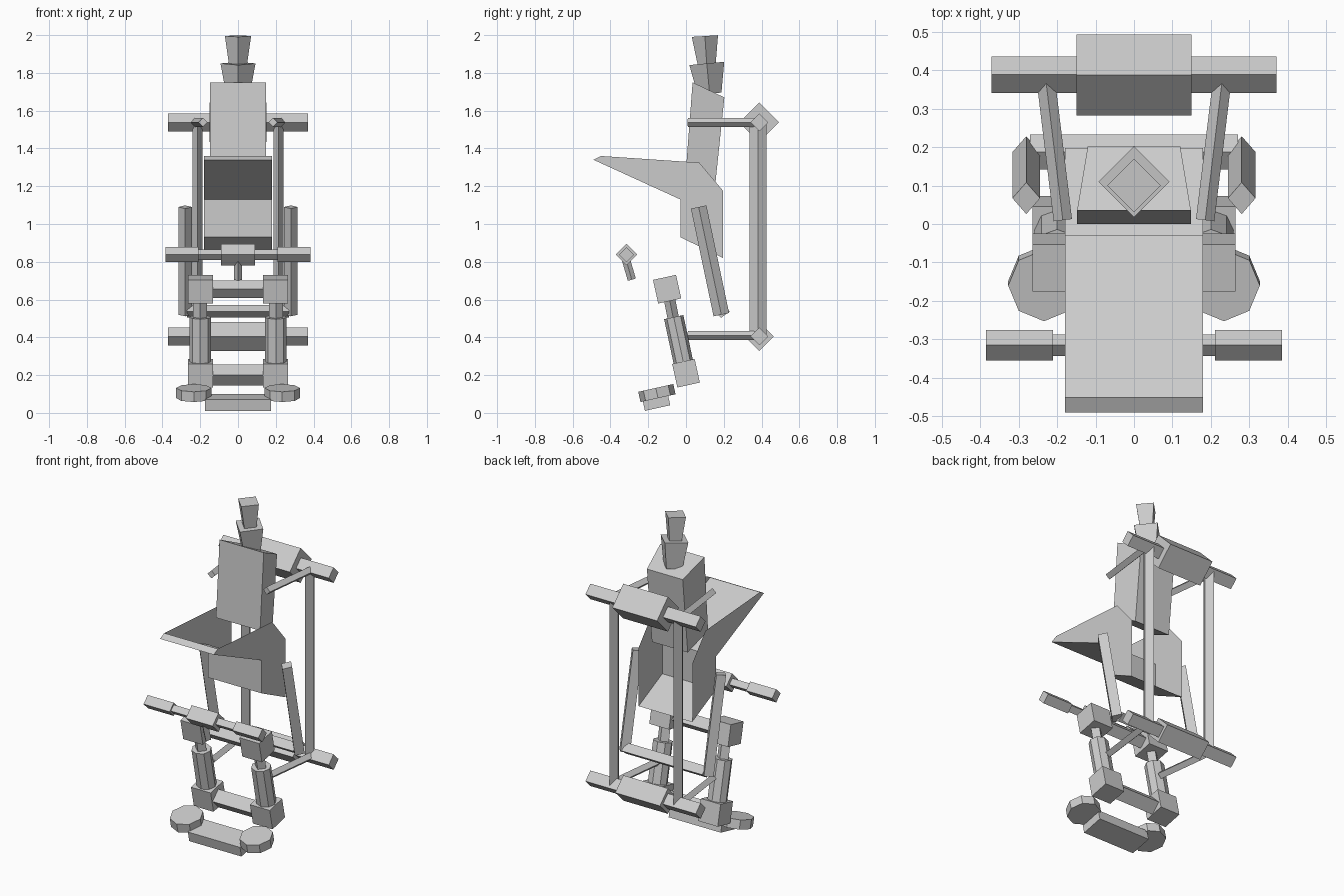
import bpy, bmesh
from math import radians
from mathutils import Matrix, Vector

cube = bpy.data.objects.get("Cube")
if cube:
    bpy.data.objects.remove(cube, do_unlink=True)

grey = bpy.data.materials.new("plain grey")
grey.use_nodes = True
colour = (0.6, 0.6, 0.6, 1)
grey.diffuse_color = colour
grey.node_tree.nodes["Principled BSDF"].inputs["Base Color"].default_value = colour

TILT = radians(12.5)   # lean of the lower legs and feet


def finish(name, bm, closed=True):
    if closed:
        bmesh.ops.recalc_face_normals(bm, faces=bm.faces)
    mesh = bpy.data.meshes.new(name)
    bm.to_mesh(mesh)
    bm.free()
    mesh.materials.append(grey)
    ob = bpy.data.objects.new(name, mesh)
    bpy.context.collection.objects.link(ob)
    return ob


def box(name, centre, size, tilt=0.0):
    bm = bmesh.new()
    bmesh.ops.create_cube(bm, size=1)
    m = Matrix.Translation(centre) @ Matrix.Rotation(tilt, 4, 'X') @ Matrix.Diagonal((*size, 1))
    bm.transform(m)
    return finish(name, bm)


def beam(name, a, b, ru, rv, sides=4, taper=1.0):
    """Prism from a to b with corners on its cross axes; ru runs level, rv across it."""
    a, b = Vector(a), Vector(b)
    w = (b - a).normalized()
    u = Vector((0, 1, 0)) if abs(w.x) > 0.9 else Vector((1, 0, 0))
    u = (u - w * u.dot(w)).normalized()
    rot = Matrix((u, w.cross(u), w)).transposed().to_4x4()
    bm = bmesh.new()
    bmesh.ops.create_cone(bm, cap_ends=True, segments=sides, radius1=1,
                          radius2=taper, depth=(b - a).length)
    bm.transform(Matrix.Translation((a + b) / 2) @ rot @ Matrix.Diagonal((ru, rv, 1, 1)))
    return finish(name, bm)


def cross_bar(name, x0, x1, y, z, r, rz=None):
    return beam(name, (x0, y, z), (x1, y, z), r, rz or r)


# Head and neck: two flaring diamond prisms
beam("head", (0, .11, 1.84), (0, .1, 1.995), .047, .047, taper=1.48)
beam("neck", (0, .125, 1.69), (0, .11, 1.85), .063, .063, taper=1.47)

# Chest: box narrowing toward the back
bm = bmesh.new()
rings = []
for front, back in (((0, 1.29), (.155, 1.21)), ((.035, 1.75), (.203, 1.67))):
    rings.append([bm.verts.new(p) for p in (
        (-.148, *front), (.148, *front), (.12, *back), (-.12, *back))])
for ring in rings:
    bm.faces.new(ring)
for i in range(4):
    j = (i + 1) % 4
    bm.faces.new((rings[0][i], rings[0][j], rings[1][j], rings[1][i]))
finish("chest", bm)

# Pelvis: shell open at the top and back, with a pointed front
profile = [(.07, 1.325), (-.45, 1.36), (-.49, 1.34), (-.03, 1.13),
           (-.03, .93), (.197, .82), (.197, 1.175)]
bm = bmesh.new()
left = [bm.verts.new((.18, y, z)) for y, z in profile]
right = [bm.verts.new((-.18, y, z)) for y, z in profile]
bm.faces.new(left)
bm.faces.new(right[::-1])
for i in range(1, 5):
    bm.faces.new((left[i], right[i], right[i + 1], left[i + 1]))
finish("pelvis_shell", bm, closed=False)

# Back frame: two cross bars with thick middles
for level, z, r in (("upper", 1.538, .105), ("lower", .405, .077)):
    cross_bar(level + "_back_bar", -.37, .37, .388, z, .047)
    cross_bar(level + "_back_block", -.15, .15, .387, z, r)

# Front handle with thick middle and grips
cross_bar("handle_rod", -.22, .22, -.315, .838, .028)
cross_bar("handle_block", -.09, .09, -.315, .838, .057)
beam("handle_stem", (0, -.32, .82), (0, -.287, .705), .022, .022)

# Bars between the legs
cross_bar("strut_bar", -.27, .27, .187, .538, .045, .034)
cross_bar("knee_bar", -.14, .14, -.1, .655, .046)
cross_bar("ankle_bar", -.14, .14, 0, .2, .055)

# Paired parts
for side, s in (("left", 1), ("right", -1)):
    beam(side + "_back_post", (s * .215, .381, .4), (s * .215, .381, 1.53), .027, .045)
    for level, z in (("upper", 1.538), ("lower", .41)):
        beam(f"{side}_{level}_arm", (s * .185, .01, z), (s * .23, .38, z), .024, .024)
    beam(side + "_strut", (s * .28, .067, 1.09), (s * .28, .187, .52), .036, .042)
    cross_bar(side + "_handle_grip", s * .21, s * .385, -.315, .838, .04)
    box(side + "_knee", (s * .198, -.1, .655), (.132, .125, .128), TILT)
    box(side + "_ankle", (s * .198, 0, .21), (.132, .122, .128), TILT)
    beam(side + "_piston", (s * .2, -.087, .6), (s * .2, -.065, .49), .037, .03)
    beam(side + "_shin", (s * .2, -.065, .507), (s * .2, -.01, .25), .058, .052, sides=8)
    beam(side + "_foot_disc", (s * .234, -.148, .078), (s * .234, -.16, .132), .093, .095, sides=8)

# Toe plate between the feet
box("toe_plate", (0, -.157, .056), (.35, .137, .062), TILT)
